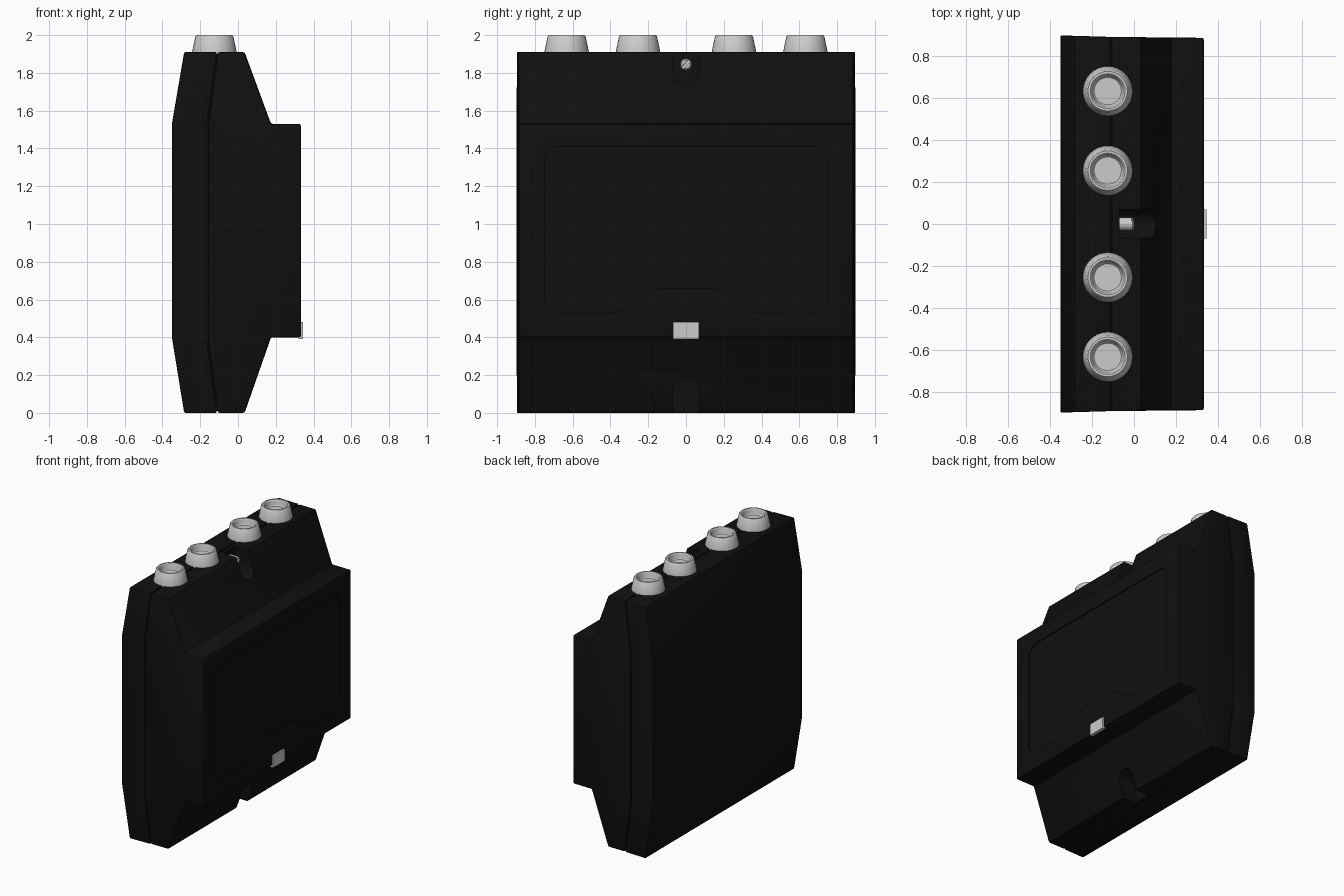
import bpy, bmesh, math
from mathutils import Matrix

if "Cube" in bpy.data.objects:
    bpy.data.objects.remove(bpy.data.objects["Cube"])


def material(name, v):
    m = bpy.data.materials.new(name)
    m.diffuse_color = (v, v, v, 1)
    m.use_nodes = True
    m.node_tree.nodes["Principled BSDF"].inputs["Base Color"].default_value = m.diffuse_color
    return m


BLACK = material("black_plastic", 0.005)


def finish(name, bm, mat=None):
    bmesh.ops.recalc_face_normals(bm, faces=bm.faces[:])
    me = bpy.data.meshes.new(name)
    bm.to_mesh(me)
    bm.free()
    ob = bpy.data.objects.new(name, me)
    bpy.context.collection.objects.link(ob)
    if mat:
        me.materials.append(mat)
    return ob


def loft(name, a, b, mat=None):
    """Solid between two matching outlines."""
    bm = bmesh.new()
    va, vb = [bm.verts.new(p) for p in a], [bm.verts.new(p) for p in b]
    bm.faces.new(va)
    bm.faces.new(vb[::-1])
    n = len(va)
    for i in range(n):
        bm.faces.new((va[i], va[(i + 1) % n], vb[(i + 1) % n], vb[i]))
    return finish(name, bm, mat)


def shell(name, profile, width):
    """Side profile (x, z) extruded in y; width(x) gives the draft taper."""
    return loft(name, [(x, -width(x), z) for x, z in profile],
                [(x, width(x), z) for x, z in profile], BLACK)


def prism_x(name, outline, x0, x1, mat=None):
    return loft(name, [(x0, y, z) for y, z in outline],
                [(x1, y, z) for y, z in outline], mat)


def apply(ob, mod):
    bpy.context.view_layer.objects.active = ob
    bpy.ops.object.modifier_apply(modifier=mod.name)


def bevel(ob, w):
    m = ob.modifiers.new("bevel", 'BEVEL')
    m.width, m.segments, m.limit_method = w, 2, 'ANGLE'
    m.angle_limit = math.radians(30)
    apply(ob, m)


def cut(ob, cutter):
    m = ob.modifiers.new("cut", 'BOOLEAN')
    m.operation, m.solver, m.object = 'DIFFERENCE', 'EXACT', cutter
    apply(ob, m)
    bpy.data.objects.remove(cutter)


def smooth(ob):
    bpy.ops.object.select_all(action='DESELECT')
    ob.select_set(True)
    bpy.context.view_layer.objects.active = ob
    bpy.ops.object.shade_smooth_by_angle(angle=math.radians(30))


def arc(cy, cz, r, a0, a1, n=6):
    return [(cy + r * math.cos(math.radians(a0 + (a1 - a0) * i / n)),
             cz + r * math.sin(math.radians(a0 + (a1 - a0) * i / n))) for i in range(n + 1)]


# Housing: back and front shells either side of a seam
seam = [(-0.11, 0.0), (-0.16, 0.38), (-0.16, 1.53), (-0.11, 1.91)]
G = 0.003
back = shell("back_shell", [(-0.285, 1.91), (-0.35, 1.53), (-0.35, 0.40), (-0.285, 0.0)]
             + [(x - G, z) for x, z in seam],
             lambda x: 0.89 - 0.03 * (x + 0.11))
front = shell("front_shell", [(0.035, 1.91), (0.175, 1.53), (0.333, 1.53), (0.333, 0.40),
                              (0.175, 0.40), (0.035, 0.0)] + [(x + G, z) for x, z in seam],
              lambda x: 0.89 - 0.01 * (x + 0.11))
bevel(back, 0.006)
bevel(front, 0.01)

# Core that closes the seam groove
core = shell("seam_core", [(-0.24, 0.01), (-0.09, 0.01), (-0.09, 1.90), (-0.24, 1.90)],
             lambda x: 0.88)

# Rounded screw notches at top and bottom
for s in (1, -1):
    u = arc(0, 1.80, 0.07, 180, 360, 16) + [(0.07, 2.0), (-0.07, 2.0)]
    u = [(y, z if s > 0 else 1.91 - z) for y, z in u]
    cut(front, prism_x("notch_cutter", u, -0.07, 0.3))

# Shallow front panel with a raised finger curve on its lower edge
ease = [(t, 0.53 + 0.13 * (0.5 - 0.5 * math.cos(math.pi * (0.40 - t) / 0.28)))
        for t in [0.40 - 0.28 * i / 10 for i in range(11)]]
half = arc(0.67, 1.33, 0.08, 90, 0) + arc(0.67, 0.61, 0.08, 0, -90) + ease
panel = half + [(-y, z) for y, z in half[::-1]]
cut(front, prism_x("panel_cutter", panel, 0.323, 0.40))
for ob in (back, front):
    smooth(ob)


def lathe(name, prof, n=32):
    bm = bmesh.new()
    vs = [bm.verts.new((r, 0, z)) for r, z in prof]
    es = [bm.edges.new(p) for p in zip(vs, vs[1:])]
    bmesh.ops.spin(bm, geom=vs + es, axis=(0, 0, 1), cent=(0, 0, 0),
                   angle=2 * math.pi, steps=n)
    bmesh.ops.remove_doubles(bm, verts=bm.verts[:], dist=1e-4)
    return finish(name, bm)


# Tapered hollow connectors along the top
cup = [(0, 1.89), (0.119, 1.89), (0.118, 1.91), (0.101, 1.992), (0.094, 2.0), (0.083, 2.0),
       (0.078, 1.995), (0.070, 1.96), (0.065, 1.955), (0, 1.955)]
for i, y in enumerate((-0.632, -0.254, 0.254, 0.632)):
    c = lathe(f"connector_{i + 1}", cup)
    c.location = (-0.125, y, 0)
    smooth(c)

# Slotted screw in the top notch
screw = lathe("screw", [(0, -0.08), (0.03, -0.08), (0.03, -0.008), (0.022, 0), (0, 0)], 24)
screw.data.transform(Matrix.Translation((0, 0, 1.845)) @ Matrix.Rotation(math.pi / 2, 4, 'Y'))
d = [(-0.04, -0.03), (-0.03, -0.04), (0.04, 0.03), (0.03, 0.04)]
cut(screw, prism_x("slot_cutter", [(y * 1.0, 1.845 + z) for y, z in d], -0.012, 0.05))
smooth(screw)

# Small label plate on the front
prism_x("label_plate", [(-0.07, 0.39), (0.07, 0.39), (0.07, 0.48), (-0.07, 0.48)], 0.32, 0.345)
